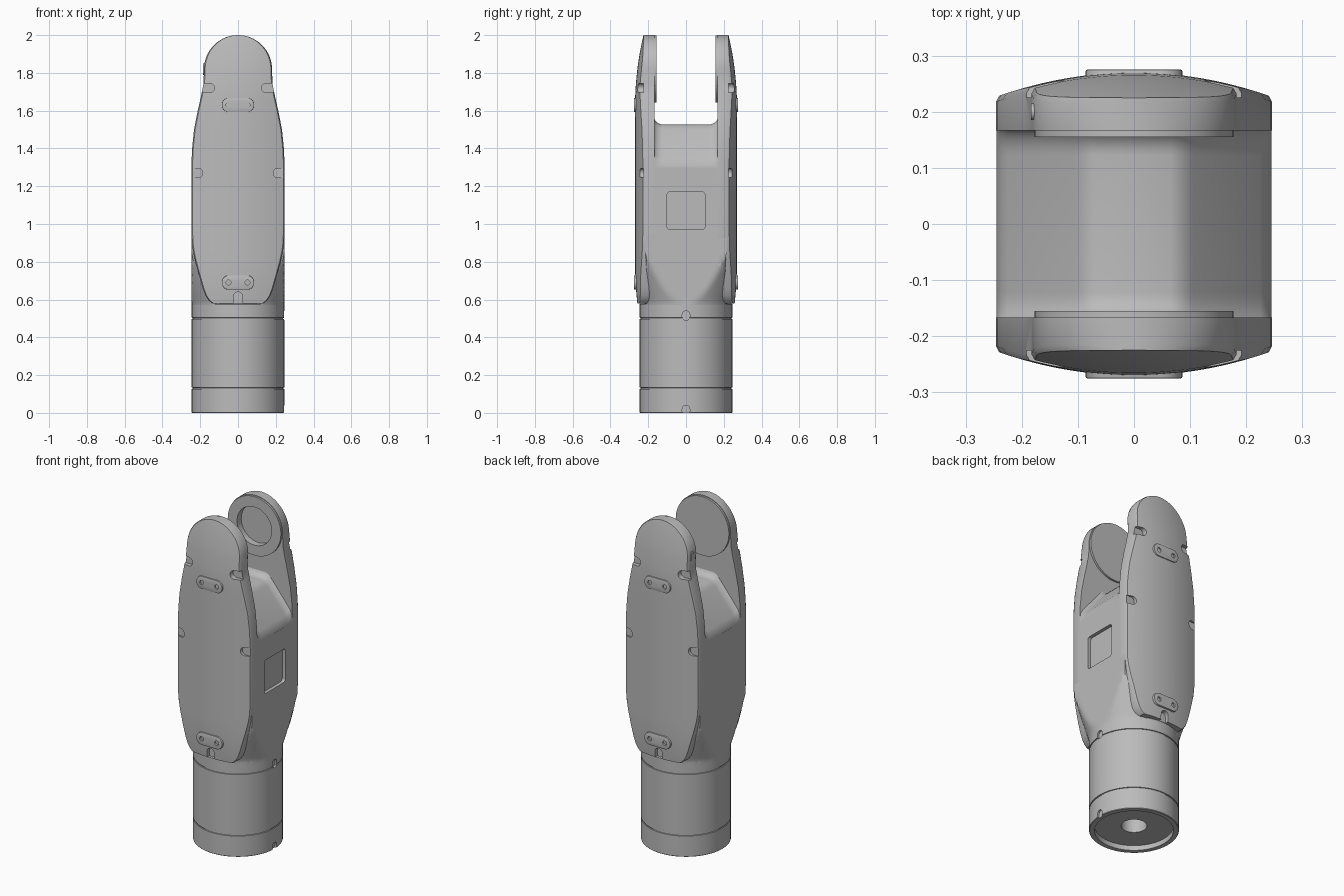
import bpy, bmesh, math

cube = bpy.data.objects.get("Cube")
if cube:
    bpy.data.objects.remove(cube, do_unlink=True)

GREY = (0.5, 0.5, 0.5, 1)
mat = bpy.data.materials.new("satin_grey")
mat.use_nodes = True
mat.diffuse_color = GREY
mat.node_tree.nodes["Principled BSDF"].inputs["Base Color"].default_value = GREY

HALF = 0.245      # half width of the housing
ARM_IN = 0.167    # inner face of the arms
PIVOT = 1.82      # height of the joint axis
CAP_R = 0.18      # radius of the rounded arm tip


def activate(ob):
    bpy.ops.object.select_all(action="DESELECT")
    ob.select_set(True)
    bpy.context.view_layer.objects.active = ob


def loft(name, rings, caps=True, wrap=False):
    """Skin a list of equal-length closed rings."""
    bm = bmesh.new()
    rows = [[bm.verts.new(p) for p in ring] for ring in rings]
    pairs = list(zip(rows, rows[1:])) + ([(rows[-1], rows[0])] if wrap else [])
    for a, b in pairs:
        for i in range(len(a)):
            j = (i + 1) % len(a)
            bm.faces.new((a[i], a[j], b[j], b[i]))
    if caps:
        bm.faces.new(rows[0])
        bm.faces.new(rows[-1])
    bmesh.ops.recalc_face_normals(bm, faces=bm.faces)
    mesh = bpy.data.meshes.new(name)
    bm.to_mesh(mesh)
    bm.free()
    mesh.materials.append(mat)
    ob = bpy.data.objects.new(name, mesh)
    bpy.context.collection.objects.link(ob)
    return ob


def rounded(cu, cv, hu, hv, r, steps=8):
    """Rounded rectangle, also used for pills and circles."""
    pts = []
    for k, (su, sv) in enumerate(((1, 1), (-1, 1), (-1, -1), (1, -1))):
        for i in range(steps + 1):
            a = math.pi / 2 * (k + i / steps)
            pts.append((cu + su * (hu - r) + r * math.cos(a),
                        cv + sv * (hv - r) + r * math.sin(a)))
    clean = []
    for p in pts:
        if not clean or math.dist(p, clean[-1]) > 1e-5:
            clean.append(p)
    if math.dist(clean[0], clean[-1]) < 1e-5:
        clean.pop()
    return clean


def prism(name, pts, a, b, axis="y"):
    place = (lambda t, u, v: (u, t, v)) if axis == "y" else (lambda t, u, v: (t, u, v))
    return loft(name, [[place(t, u, v) for u, v in pts] for t in (a, b)])


def cut(ob, cutter):
    cutter.hide_render = True
    mod = ob.modifiers.new("cut", "BOOLEAN")
    mod.operation = "DIFFERENCE"
    mod.solver = "EXACT"
    mod.object = cutter
    activate(ob)
    bpy.ops.object.modifier_apply(modifier=mod.name)
    bpy.data.objects.remove(cutter, do_unlink=True)


def smooth(ob, bevel=0):
    activate(ob)
    if bevel:
        mod = ob.modifiers.new("soft_edge", "BEVEL")
        mod.width = bevel
        mod.segments = 2
        bpy.ops.object.modifier_apply(modifier=mod.name)
    bpy.ops.object.shade_smooth_by_angle(angle=math.radians(30))


def interp(table, z):
    for (z0, w0), (z1, w1) in zip(table, table[1:]):
        if z <= z1:
            return w0 + (w1 - w0) * (z - z0) / (z1 - z0)
    return table[-1][1]


# Round base: turned profile with two seams, recessed underside and bore
profile = [(0.001, 0.12), (0.07, 0.12), (0.07, 0.03), (0.215, 0.03), (0.215, 0), (0.242, 0), (HALF, 0.003)]
for seam in (0.13, 0.5):
    profile += [(HALF, seam - 0.004), (0.24, seam - 0.003), (0.24, seam + 0.003), (HALF, seam + 0.004)]
profile += [(HALF, 0.575), (0.24, 0.58), (0.001, 0.58)]
SIDES = 96
turns = [2 * math.pi * i / SIDES for i in range(SIDES)]
base = loft("base", [[(r * math.cos(a), r * math.sin(a), z) for a in turns] for r, z in profile])
for z in (0.015, 0.515):
    cut(base, prism("slot_cutter", rounded(0, z, 0.02, 0.025, 0.0199), 0.233, 0.3, "x"))
smooth(base)

# Housing: flaring cone clipped by flat sides
rings = []
for i in range(19):
    z = 0.55 + 0.36 * i / 18
    radius = HALF + 0.3 * max(0, z - 0.575)
    rings.append((z, radius))
rings.append((1.3, rings[-1][1]))
housing = loft("housing", [[
    (r * math.cos(a), r * math.sin(a), z)
    for a in turns
    for r in [min(R, HALF / max(abs(math.cos(a)), 1e-6), 0.215 / max(abs(math.sin(a)), 1e-6))]]
    for z, R in rings])
cut(housing, prism("panel_cutter", rounded(0, 1.07, 0.1, 0.1, 0.015), 0.225, 0.3, "x"))
smooth(housing)

# Saddle: sloped bridge between the arms, filleted up into them
edge = HALF - 0.0002
right = [(edge, 1.22), (edge, 1.3), (0.238, 1.33), (0.225, 1.352), (0.105, 1.5), (0.088, 1.518), (0.065, 1.527)]
outline = right + [(-x, z) for x, z in reversed(right)]
fillet, reach = 0.05, 0.172
half = [reach - fillet + fillet * math.sin(math.pi / 2 * i / 8) for i in range(9)]
rings = []
for y in [-v for v in reversed(half)] + half:
    t = abs(y) - (reach - fillet)
    lift = fillet - math.sqrt(max(0, fillet ** 2 - t ** 2))
    rings.append([(x, y, z + (lift if z > 1.25 else 0)) for x, z in outline])
smooth(loft("saddle", rings))

# Arm covers: bulged shells from the neck to the rounded tips
widths = [(0.58, 0.135), (0.595, 0.155), (0.62, 0.172), (0.66, 0.187), (0.72, 0.204), (0.8, 0.226),
          (0.85, 0.237), (0.9, 0.244), (0.95, 0.246), (1.33, 0.246), (1.4, 0.243), (1.5, 0.233),
          (1.6, 0.213), (1.68, 0.195), (1.74, 0.183), (PIVOT, CAP_R)]
stations = [(z, w) for z, w in widths]
for i in range(1, 20):
    a = math.radians(87) * i / 19
    stations.append((PIVOT + CAP_R * math.sin(a), CAP_R * math.cos(a)))
stations[-1] = (2.0, stations[-1][1])


def outer(x, z):
    drop = 0.045 * max(0, (z - 1.62) / 0.38) ** 2 + 0.012 * max(0, (0.8 - z) / 0.22) ** 2
    return 0.27 - 0.043 * (x / HALF) ** 2 - drop


def cover_ring(z, w, side):
    ring = [(-w, side * ARM_IN, z), (w, side * ARM_IN, z)]
    steps = 20
    for i in range(steps + 1):
        s = 1 - 2 * i / steps
        x = w * s
        if i in (0, steps):
            ring.append((x, side * (outer(x, z) - 0.009), z))
            x -= math.copysign(min(0.006, w * 0.05), x)
            inner = (x, side * outer(x, z), z)
            if i == 0:
                ring.append(inner)
            else:
                ring.insert(-1, inner)
        else:
            ring.append((x, side * outer(x, z), z))
    return ring


for side, word in ((-1, "front"), (1, "back")):
    cover = loft(word + "_arm_cover", [cover_ring(z, w, side) for z, w in stations])
    # Screw scallops at the edges and a notch at the foot
    for sx in (-1, 1):
        for x, z in ((0.15, 1.72), (0.212, 1.27)):
            shape = rounded(sx * (x + 0.05), z, 0.075, 0.025, 0.0249)
            cut(cover, prism("scallop_cutter", shape, side * 0.225, side * 0.4))
    cut(cover, prism("notch_cutter", rounded(0, 0.59, 0.024, 0.05, 0.0239), side * 0.238, side * 0.4))

    # Round joint pad on the inner face
    pad = prism(word + "_joint_pad", rounded(0, PIVOT, 0.177, 0.177, 0.1769, 16), side * 0.155, side * 0.175)
    if side > 0:
        for part in (cover, pad):
            cut(part, prism("bore_cutter", rounded(0, PIVOT, 0.115, 0.115, 0.1149, 16), 0.1, 0.195))
    smooth(cover)
    smooth(pad)

    # Two-screw clamp plates
    for z, place in ((1.63, "upper"), (0.69, "lower")):
        plate = prism(f"{word}_{place}_clamp", rounded(0, z, 0.086, 0.038, 0.0379), side * 0.2, side * 0.275)
        smooth(plate, 0.004)
        for x in (-0.05, 0.05):
            cut(plate, prism("screw_cutter", rounded(x, z, 0.013, 0.013, 0.0129), side * 0.255, side * 0.3))

# Small stop pin on the right edge of the back arm
pin = prism("stop_pin", rounded(0.2, PIVOT, 0.015, 0.03, 0.0149), -0.184, -0.17, "x")
smooth(pin)
